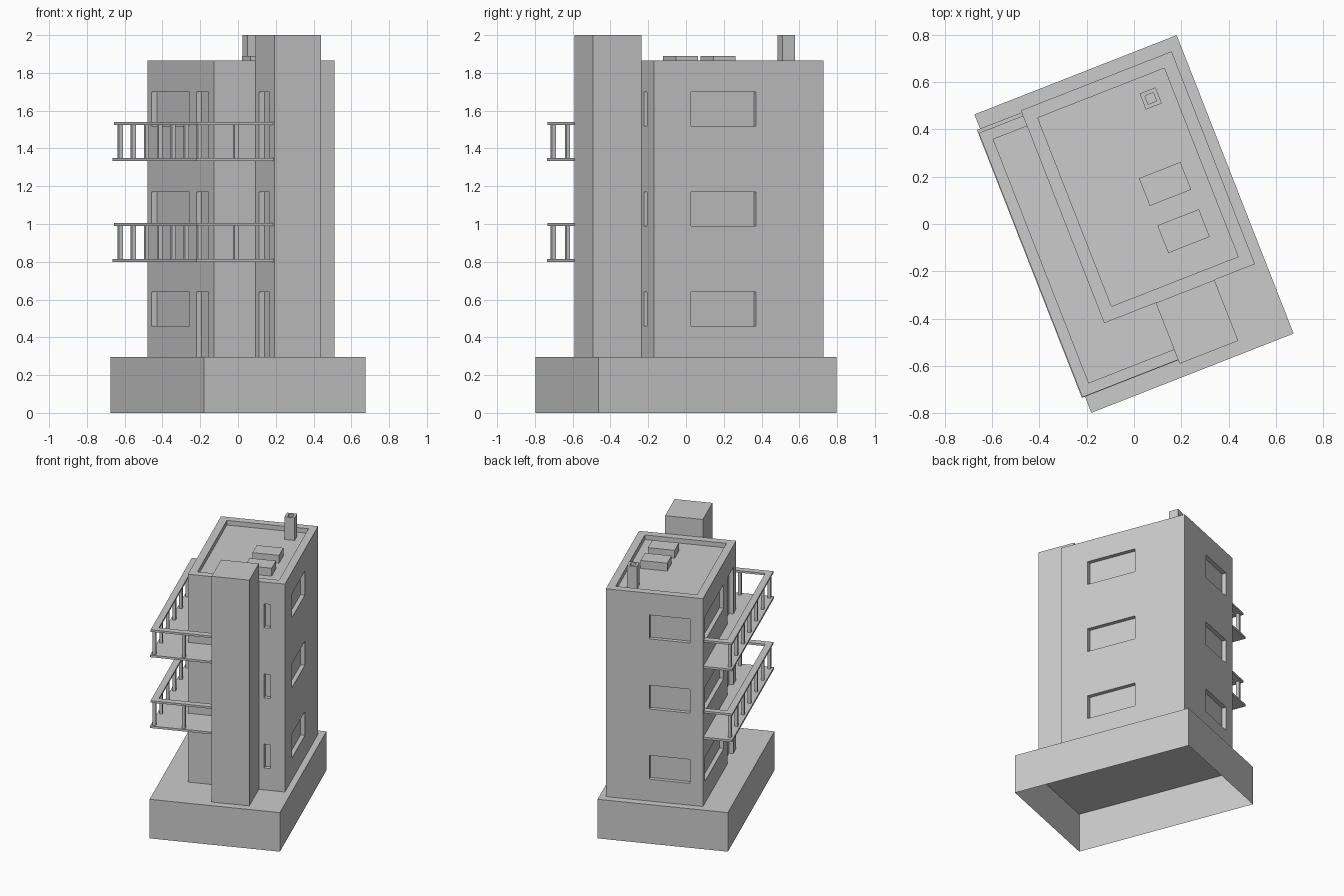
import bpy, bmesh, math
from mathutils import Matrix

if "Cube" in bpy.data.objects:
    bpy.data.objects.remove(bpy.data.objects["Cube"], do_unlink=True)

TURN = math.radians(21.4)          # the whole building is turned on its plot
GROUND, ROOF = 0.295, 1.865
LEFT, RIGHT, FRONT, BACK = -0.27, 0.414, -0.344, 0.621
T_LEFT, T_RIGHT, T_FRONT = -0.036, 0.23, -0.62
REVEAL = 0.03                      # depth of window and door recesses
SLABS = (0.815, 1.35)              # balcony floor levels
FLOORS = (GROUND,) + SLABS
SILLS = (0.46, 0.99, 1.52)
WIN_H = 0.18

grey = bpy.data.materials.new("concrete_grey")
grey.use_nodes = True
colour = (0.6, 0.6, 0.6, 1)
grey.diffuse_color = colour
grey.node_tree.nodes["Principled BSDF"].inputs["Base Color"].default_value = colour


def finish(name, bm):
    bmesh.ops.recalc_face_normals(bm, faces=bm.faces)
    mesh = bpy.data.meshes.new(name)
    bm.to_mesh(mesh)
    bm.free()
    mesh.materials.append(grey)
    obj = bpy.data.objects.new(name, mesh)
    obj.rotation_euler.z = TURN
    bpy.context.collection.objects.link(obj)
    return obj


def boxes(name, extents):
    """One object from boxes given as (x0, x1, y0, y1, z0, z1)."""
    bm = bmesh.new()
    for x0, x1, y0, y1, z0, z1 in extents:
        place = Matrix.Translation(((x0 + x1) / 2, (y0 + y1) / 2, (z0 + z1) / 2))
        size = Matrix.Diagonal((x1 - x0, y1 - y0, z1 - z0, 1))
        bmesh.ops.create_cube(bm, size=1, matrix=place @ size)
    return finish(name, bm)


def prism(name, outline, z0, z1):
    """Vertical extrusion of a plan outline."""
    bm = bmesh.new()
    face = bm.faces.new([bm.verts.new((x, y, z0)) for x, y in outline])
    top = bmesh.ops.extrude_face_region(bm, geom=[face], use_keep_orig=True)["geom"]
    bmesh.ops.translate(bm, vec=(0, 0, z1 - z0),
                        verts=[v for v in top if isinstance(v, bmesh.types.BMVert)])
    return finish(name, bm)


def carve(obj, extents):
    """Cut boxes out of an object and discard the cutter."""
    cutter = boxes("cutter", extents)
    cutter.hide_render = True
    mod = obj.modifiers.new("openings", "BOOLEAN")
    mod.operation, mod.solver, mod.object = "DIFFERENCE", "EXACT", cutter
    bpy.context.view_layer.update()
    result = obj.evaluated_get(bpy.context.evaluated_depsgraph_get())
    mesh = bpy.data.meshes.new_from_object(result)
    obj.modifiers.clear()
    obj.data = mesh
    bpy.data.objects.remove(cutter, do_unlink=True)


# Plinth: an open-bottomed shell
bm = bmesh.new()
bmesh.ops.create_cube(bm, size=1, matrix=Matrix.Translation((0, 0, GROUND / 2))
                      @ Matrix.Diagonal((0.918, 1.354, GROUND, 1)))
under = [f for f in bm.faces if f.calc_center_median().z < 0.01]
bmesh.ops.delete(bm, geom=under, context="FACES_ONLY")
finish("plinth", bm)

# Main block with sunken roof, windows and balcony doors
block = boxes("main_block", [(LEFT, RIGHT, FRONT, BACK, GROUND, ROOF)])
rim, out = 0.055, 0.05
cuts = [(LEFT + rim, RIGHT - rim, FRONT + rim, BACK - rim, 1.83, ROOF + out)]
for sill, floor in zip(SILLS, FLOORS):
    head = sill + WIN_H
    foot = floor - out if floor == GROUND else floor
    cuts += [
        (RIGHT - REVEAL, RIGHT + out, -0.135, 0.235, sill, head),   # long side window
        (-0.178, 0.108, BACK - REVEAL, BACK + out, sill, head),     # rear window
        (LEFT - out, LEFT + REVEAL, 0.018, 0.565, sill, head),      # balcony window
        (LEFT - out, LEFT + REVEAL, -0.26, -0.085, foot, head),     # balcony door
        (0.268, 0.312, FRONT - out, FRONT + REVEAL, sill, head),    # slit window
    ]
carve(block, cuts)

# Stair tower with a door to each level
tower = boxes("stair_tower", [(T_LEFT, T_RIGHT, T_FRONT, FRONT, GROUND, 2.0)])
carve(tower, [(T_LEFT - out, T_LEFT + REVEAL, -0.55, -0.4,
               f - out if f == GROUND else f, s + WIN_H)
              for f, s in zip(FLOORS, SILLS)])

# Roof fittings
for i, y0 in enumerate((-0.167, 0.047)):
    boxes(f"roof_hatch_{i + 1}", [(0.09, 0.278, y0, y0 + 0.125, 1.83, 1.89)])
cx, cy, half, bore = 0.259, 0.468, 0.036, 0.019
chimney = boxes("chimney", [(cx - half, cx + half, cy - half, cy + half, 1.83, 2.0)])
carve(chimney, [(cx - bore, cx + bore, cy - bore, cy + bore, 1.9, 2.05)])

# Balconies wrapping the side and front corner
edge, near, far, wide = -0.473, -0.604, 0.612, 0.047
r_edge, r_near, r_far = -0.47, -0.602, 0.597
post = 0.011
post_x, first, last = -0.447, -0.58, 0.57
spots = [(post_x, first + (last - first) * i / 6) for i in range(7)] + [(-0.24, first)]
for i, z in enumerate(SLABS):
    prism(f"balcony_slab_{i + 1}",
          [(edge, near), (T_LEFT, near), (T_LEFT, FRONT), (LEFT, FRONT),
           (LEFT, far), (edge, far)], z - 0.016, z)
    rail_z = z + 0.175
    prism(f"balcony_rail_{i + 1}",
          [(r_edge, r_near), (T_LEFT, r_near), (T_LEFT, r_near + wide),
           (r_edge + wide, r_near + wide), (r_edge + wide, r_far - wide),
           (LEFT, r_far - wide), (LEFT, r_far), (r_edge, r_far)],
          rail_z, rail_z + 0.015)
    boxes(f"balcony_posts_{i + 1}",
          [(x - post, x + post, y - post, y + post, z, rail_z) for x, y in spots])
